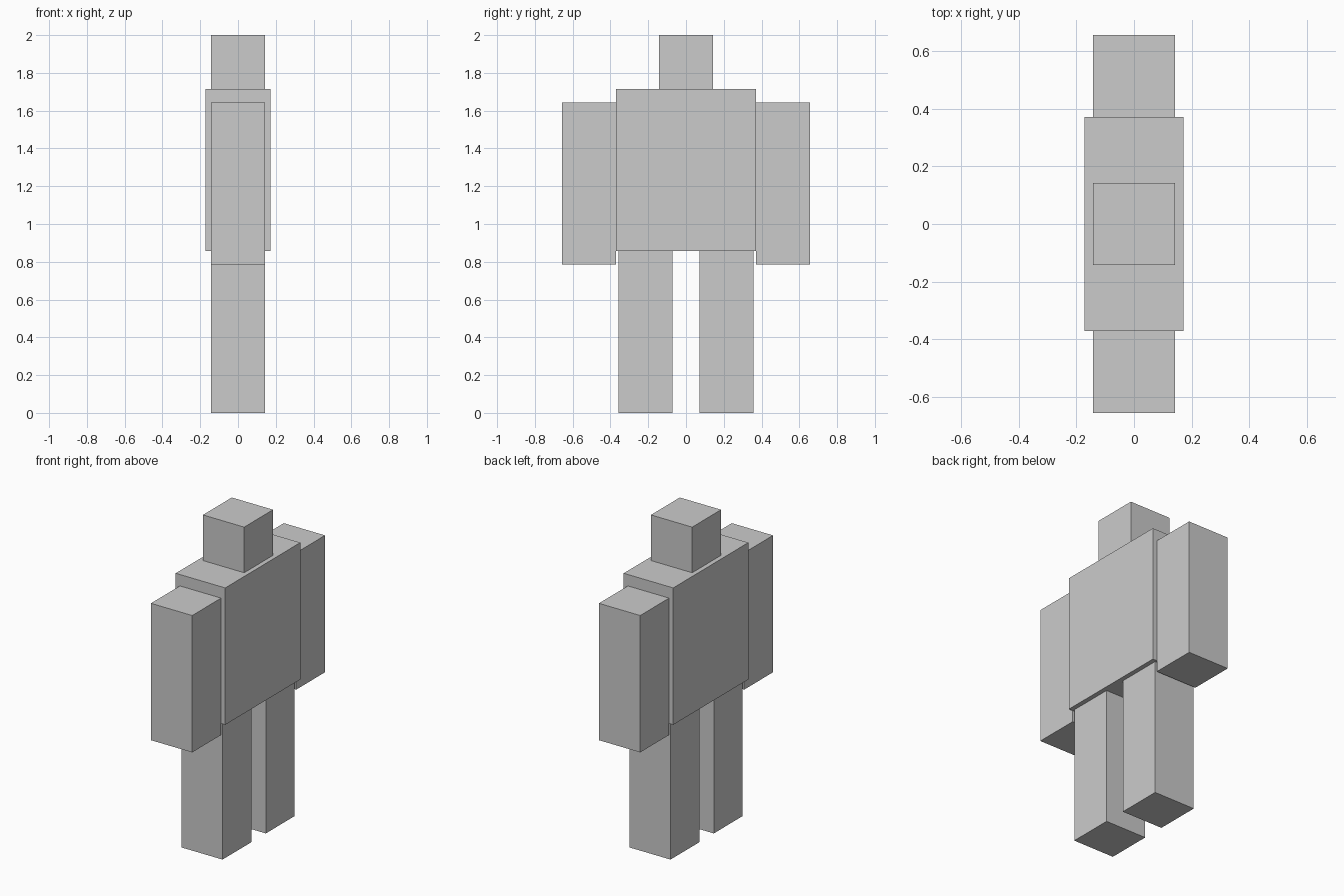
import bpy

if "Cube" in bpy.data.objects:
    bpy.data.objects.remove(bpy.data.objects["Cube"])

U = 2 / 28  # one modelling unit: the figure is 28 units tall


def box(name, size, y, z_bottom):
    """Box of the given size in units, centred on x = 0, resting on z_bottom."""
    bpy.ops.mesh.primitive_cube_add(size=1, location=(0, y * U, (z_bottom + size[2] / 2) * U))
    ob = bpy.context.object
    ob.name = name
    ob.scale = [s * U for s in size]
    bpy.ops.object.transform_apply(location=False, rotation=False, scale=True)
    return ob


# Head and torso (the torso is slightly oversized around the middle)
box("head", (4, 4, 4), 0, 24)
box("torso", (4.8, 10.4, 12), 0, 12)

# Limbs on both sides
for side, s in (("right", -1), ("left", 1)):
    box(side + "_arm", (4, 4, 12), s * 7.2, 11)
    box(side + "_leg", (4, 4, 12), s * 3, 0)
